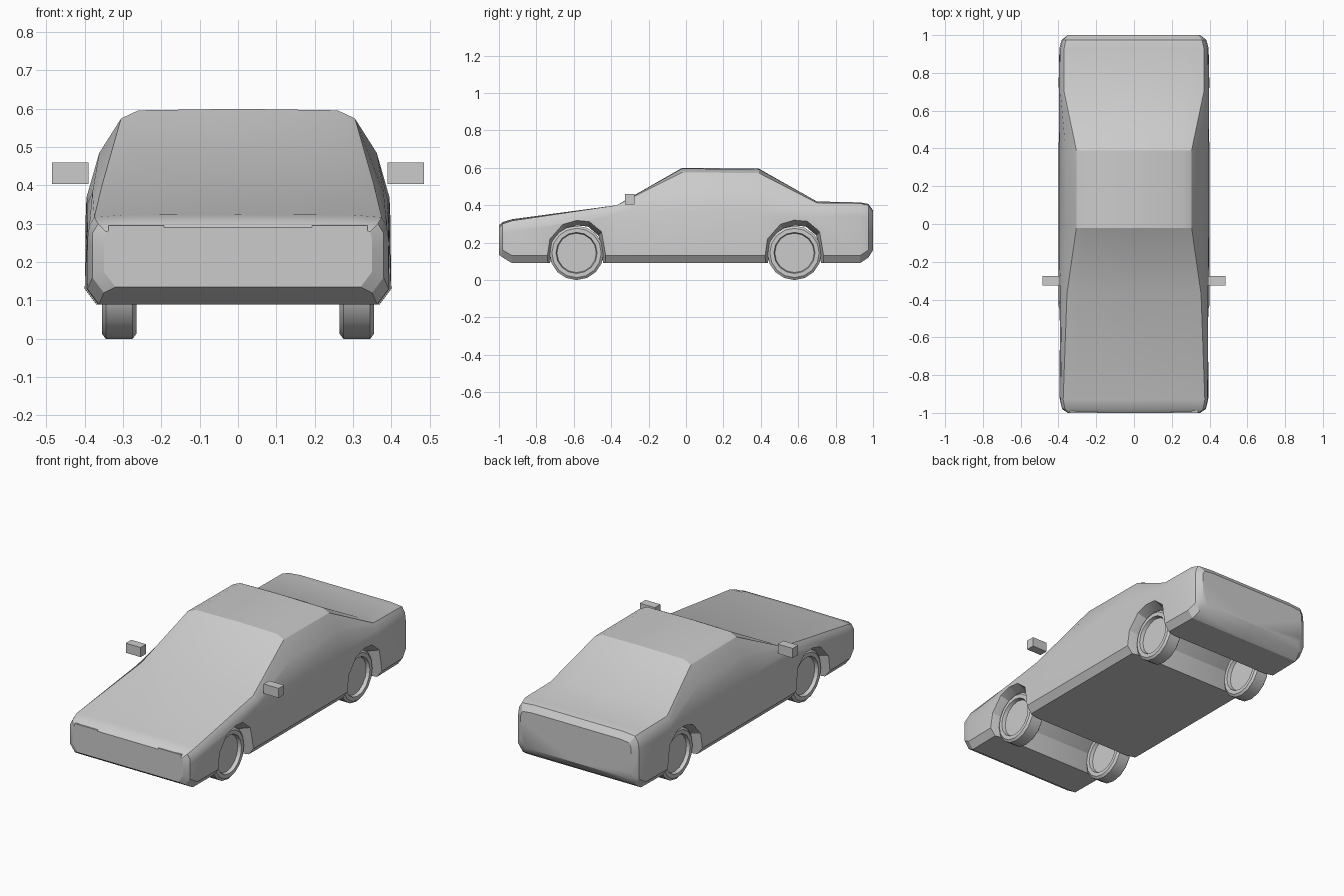
import bpy, bmesh, math
from mathutils import Matrix, Vector

if "Cube" in bpy.data.objects:
    bpy.data.objects.remove(bpy.data.objects["Cube"])

grey = bpy.data.materials.new("plain_grey")
grey.use_nodes = True
grey.diffuse_color = (0.6, 0.6, 0.6, 1)
grey.node_tree.nodes["Principled BSDF"].inputs["Base Color"].default_value = grey.diffuse_color


def make_object(name, bm, smooth_angle=None):
    bmesh.ops.recalc_face_normals(bm, faces=bm.faces)
    mesh = bpy.data.meshes.new(name)
    bm.to_mesh(mesh)
    bm.free()
    mesh.materials.append(grey)
    obj = bpy.data.objects.new(name, mesh)
    bpy.context.collection.objects.link(obj)
    if smooth_angle:
        activate(obj)
        bpy.ops.object.shade_smooth_by_angle(angle=math.radians(smooth_angle))
    return obj


def activate(obj):
    bpy.ops.object.select_all(action="DESELECT")
    obj.select_set(True)
    bpy.context.view_layer.objects.active = obj


def loft(rings):
    """Skin a list of equal closed rings and cap both ends."""
    bm = bmesh.new()
    rows = [[bm.verts.new(p) for p in ring] for ring in rings]
    count = len(rows[0])
    for a, b in zip(rows, rows[1:]):
        for i in range(count):
            j = (i + 1) % count
            bm.faces.new((a[i], a[j], b[j], b[i]))
    bm.faces.new(rows[0])
    bm.faces.new(rows[-1])
    return bm


def box(name, center, size):
    bm = bmesh.new()
    bmesh.ops.create_cube(bm, size=1.0)
    bmesh.ops.scale(bm, vec=size, verts=bm.verts)
    bmesh.ops.translate(bm, vec=center, verts=bm.verts)
    return make_object(name, bm)


# Body sections: y, floor height, half width, then belt-to-roof points, top height
SECTIONS = [
    (-1.0, .135, .35, (.35, .23), (.35, .26), (.345, .28), (.3, .29), .29),
    (-.98, .12, .38, (.38, .24), (.38, .275), (.365, .3), (.3, .307), .31),
    (-.93, .09, .393, (.393, .26), (.388, .295), (.375, .317), (.3, .323), .325),
    (-.37, .09, .4, (.392, .355), (.38, .382), (.355, .4), (.3, .4), .4),
    (-.02, .09, .4, (.395, .37), (.362, .485), (.305, .575), (.26, .596), .6),
    (.39, .09, .4, (.395, .37), (.362, .485), (.305, .572), (.26, .592), .595),
    (.7, .09, .4, (.397, .34), (.39, .385), (.37, .413), (.28, .42), .42),
    (.93, .09, .395, (.395, .34), (.388, .38), (.37, .41), (.28, .415), .415),
    (.975, .12, .383, (.383, .33), (.378, .37), (.36, .4), (.28, .407), .407),
    (1.0, .16, .35, (.35, .31), (.35, .34), (.34, .365), (.28, .372), .372),
]


def body_ring(y, floor, width, belt, shoulder, rail, roof, top):
    half = [(width - .03, floor), (width, floor + .04), belt, shoulder, rail, roof]
    right = [(x, y, z) for x, z in half]
    left = [(-x, y, z) for x, z in reversed(half)]
    return [(0, y, floor)] + right + [(0, y, top)] + left


body = make_object("body", loft([body_ring(*s) for s in SECTIONS]))

# Wheel arches, flared at the outside
ARCH = [(-.17, -.05), (-.163, .09), (-.145, .22), (-.075, .3), (.0, .322),
        (.07, .315), (.135, .26), (.163, .09), (.17, -.05)]
WHEEL_Y = {"front": -.585, "rear": .58}


def arch_ring(x, center, scale):
    return [(x, center + y * scale, .09 + (z - .09) * scale) for y, z in ARCH]


for place, wy in WHEEL_Y.items():
    steps = ((-.42, 1.03), (-.32, .87), (.32, .87), (.42, 1.03))
    cutter = make_object(place + "_arch_cutter",
                         loft([arch_ring(x, wy, s) for x, s in steps]))
    cutter.hide_render = True
    cut = body.modifiers.new("wheel_arch", "BOOLEAN")
    cut.operation = "DIFFERENCE"
    cut.solver = "EXACT"
    cut.object = cutter
    activate(body)
    bpy.ops.object.modifier_apply(modifier=cut.name)
    bpy.data.objects.remove(cutter)

activate(body)
bpy.ops.object.shade_smooth_by_angle(angle=math.radians(28))

# Wheels: a tyre profile spun about the axle, with recessed discs
TYRE = [(.285, 0), (.285, .105), (.265, .11), (.265, .132), (.275, .145),
        (.345, .145), (.355, .132), (.355, .11), (.335, .105), (.335, 0)]
for side, sign in (("left", 1), ("right", -1)):
    for place, wy in WHEEL_Y.items():
        bm = bmesh.new()
        verts = [bm.verts.new((x * sign, 0, r)) for x, r in TYRE]
        edges = [bm.edges.new(pair) for pair in zip(verts, verts[1:])]
        bmesh.ops.spin(bm, geom=verts + edges, axis=(1, 0, 0), cent=(0, 0, 0),
                       angle=math.tau, steps=16)
        bmesh.ops.remove_doubles(bm, verts=bm.verts, dist=.0005)
        bmesh.ops.translate(bm, vec=(0, wy, .145), verts=bm.verts)
        make_object(f"{place}_{side}_wheel", bm, 30)

    # Door mirror and slim headlight
    box(side + "_mirror", (.438 * sign, -.3, .432), (.095, .05, .055))
    box(side + "_headlight", (.265 * sign, -.983, .286), (.145, .034, .02))
